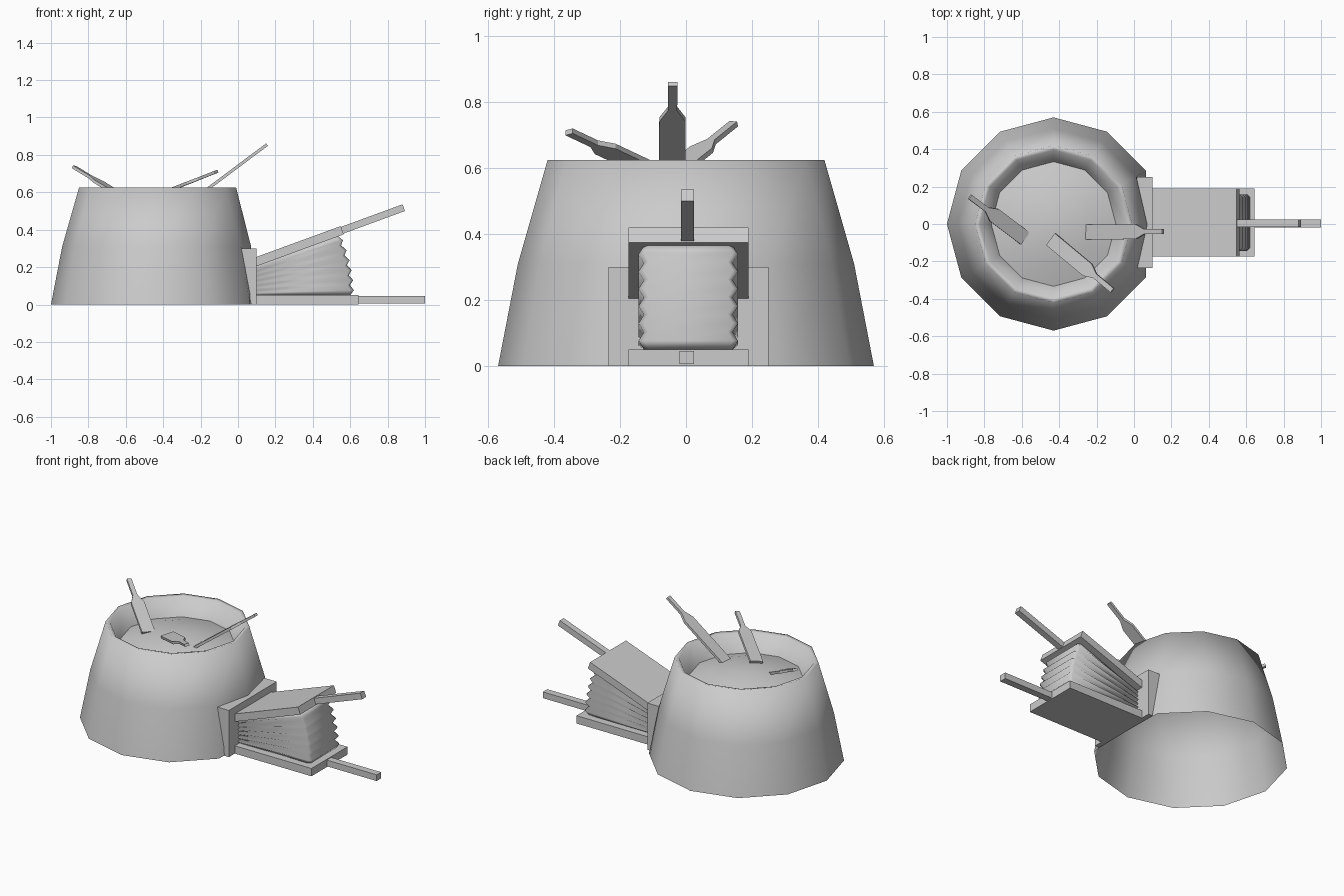
import bpy, bmesh, math
from mathutils import Vector

cube = bpy.data.objects.get("Cube")
if cube:
    bpy.data.objects.remove(cube, do_unlink=True)

grey = bpy.data.materials.new("plain_grey")
grey.use_nodes = True
grey.diffuse_color = (0.6, 0.6, 0.6, 1)
grey.node_tree.nodes["Principled BSDF"].inputs["Base Color"].default_value = (0.6, 0.6, 0.6, 1)


def finish(name, bm, smooth=False):
    bmesh.ops.recalc_face_normals(bm, faces=bm.faces)
    mesh = bpy.data.meshes.new(name)
    for f in bm.faces:
        f.smooth = smooth
    bm.to_mesh(mesh)
    bm.free()
    mesh.materials.append(grey)
    obj = bpy.data.objects.new(name, mesh)
    bpy.context.collection.objects.link(obj)
    return obj


def loft(name, rings, caps=(False, False), smooth=False):
    """Bridge a list of equally long closed rings of points."""
    bm = bmesh.new()
    loops = [[bm.verts.new(p) for p in ring] for ring in rings]
    for a, b in zip(loops, loops[1:]):
        for i in range(len(a)):
            j = (i + 1) % len(a)
            bm.faces.new((a[i], a[j], b[j], b[i]))
    for cap, ring in zip(caps, (loops[0], loops[-1])):
        if cap:
            bm.faces.new(ring)
    return finish(name, bm, smooth)


def prism(name, profile, y0, y1):
    """Extrude an (x, z) profile from y0 to y1."""
    return loft(name, [[(x, y, z) for x, z in profile] for y in (y0, y1)], (True, True))


def circle(radius, z, sides=12):
    pts = []
    for i in range(sides):
        a = 2 * math.pi * i / sides
        x = -0.43 + radius * math.cos(a)
        pts.append((min(x, 0.07), radius * math.sin(a), z))
    return pts


def bar(name, x0, z0, x1, z1, thick, y0, y1):
    """Straight bar whose lower edge runs from (x0, z0) to (x1, z1)."""
    d = Vector((x1 - x0, z1 - z0)).normalized()
    up = Vector((-d.y, d.x)) * thick
    return prism(name, [(x0, z0), (x1, z1), (x1 + up.x, z1 + up.y), (x0 + up.x, z0 + up.y)], y0, y1)


# Hearth: open-bottomed tapered shell with a sunken fire bowl
loft("hearth_shell", [circle(r, z) for r, z in
     ((0.57, 0), (0.51, 0.31), (0.42, 0.625), (0.395, 0.62), (0.33, 0.51))], smooth=True)
loft("coal_bed", [circle(r, z) for r, z in
     ((0.335, 0.515), (0.22, 0.55), (0.08, 0.575))], (False, True), True)


# Blades resting in the coals: wide flat blade, shoulder, narrow tang
def blade(name, foot, tip, normal):
    foot, tip = Vector(foot), Vector(tip)
    d = (tip - foot).normalized()
    side = d.cross(Vector(normal)).normalized()
    up = side.cross(d) * 0.008
    length = (tip - foot).length
    outline = [(-0.03, 0.04), (length - 0.18, 0.04), (length - 0.125, 0.014), (length, 0.014)]
    outline += [(s, -w) for s, w in reversed(outline)]
    pts = [foot + d * s + side * w for s, w in outline]
    loft(name, [[p - up for p in pts], [p + up for p in pts]], (True, True))


blade("blade_right", (-0.26, -0.043, 0.545), (0.155, -0.04, 0.855), (-0.6, 0, 0.8))
blade("blade_left", (-0.605, -0.06, 0.57), (-0.877, 0.145, 0.735), (0.42, -0.21, 1))
blade("blade_front", (-0.422, -0.10, 0.59), (-0.115, -0.355, 0.71), (-0.33, 0, 0.94))

# Mounting plate between hearth and bellows
prism("mounting_plate", [(0.07, 0), (0.10, 0), (0.10, 0.30), (0.015, 0.30)], -0.235, 0.25)

# Bellows boards and handles
bar("lower_board", 0.10, 0, 0.645, 0, 0.05, -0.175, 0.19)
bar("lower_handle", 0.645, 0.005, 1.0, 0.005, 0.04, -0.02, 0.025)
bar("upper_board", 0.10, 0.205, 0.565, 0.375, 0.047, -0.175, 0.19)
bar("upper_handle", 0.56, 0.378, 0.893, 0.50, 0.038, -0.015, 0.025)

# Pleated leather fanning out from the hinge
rings = []
pleats = 6
for i in range(2 * pleats + 1):
    t = i / (2 * pleats)
    out = 0.02 if i % 2 else 0.0
    near_z = 0.05 + 0.155 * t
    far_z = 0.05 + 0.32 * t
    far_x = 0.60 - 0.07 * t * t + out
    w = 0.135 + out * 0.8
    c = 0.015
    outline = [(0.10, -w), (far_x - c, -w), (far_x, c - w),
               (far_x, w - c), (far_x - c, w), (0.10, w)]
    rings.append([(x, y + 0.007, near_z + (far_z - near_z) * (x - 0.10) / (far_x - 0.10))
                  for x, y in outline])
loft("bellows_leather", rings, (True, True), True)
